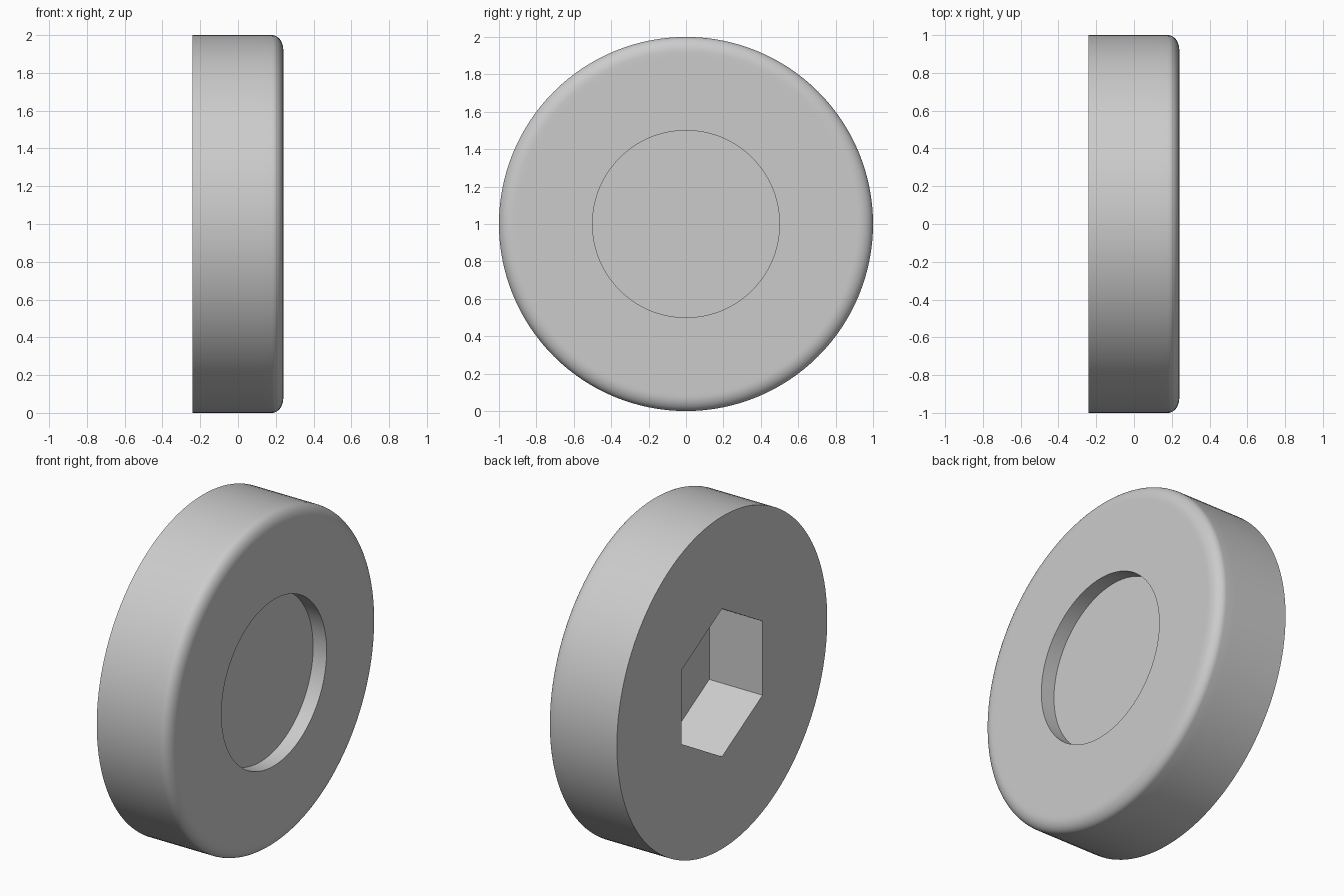
import bpy
import bmesh
from math import cos, sin, pi, radians
from mathutils import Matrix

cube = bpy.data.objects.get("Cube")
if cube:
    bpy.data.objects.remove(cube, do_unlink=True)

HALF = 0.24                    # half thickness along x
CENTRE = (0, 0, 1)
RECESS_R, RECESS_DEPTH = 0.5, 0.09
HEX_R, HEX_DEPTH = 0.445, 0.355
ROUND_X, ROUND_R = 0.06, 0.08  # rounded rim size

grey = bpy.data.materials.new("plain grey")
grey.use_nodes = True
colour = (0.6, 0.6, 0.6, 1)
grey.diffuse_color = colour
grey.node_tree.nodes["Principled BSDF"].inputs["Base Color"].default_value = colour


def add_object(name, bm):
    bmesh.ops.recalc_face_normals(bm, faces=bm.faces)
    mesh = bpy.data.meshes.new(name)
    bm.to_mesh(mesh)
    bm.free()
    mesh.materials.append(grey)
    obj = bpy.data.objects.new(name, mesh)
    obj.location = CENTRE
    bpy.context.collection.objects.link(obj)
    return obj


# Disc: half profile (x, radius) spun about the x axis
rim = [(HALF - ROUND_X + ROUND_X * sin(a), 1 - ROUND_R + ROUND_R * cos(a))
       for a in (i * pi / 20 for i in range(11))]
floor_x = HALF - RECESS_DEPTH
profile = [(-HALF, 0), (-HALF, 1), (HALF - 2 * ROUND_X, 1), *rim,
           (HALF, 1 - 1.3 * ROUND_R), (HALF, RECESS_R), (floor_x, RECESS_R), (floor_x, 0)]
bm = bmesh.new()
verts = [bm.verts.new((x, 0, r)) for x, r in profile]
edges = [bm.edges.new(pair) for pair in zip(verts, verts[1:])]
bmesh.ops.spin(bm, geom=verts + edges, cent=(0, 0, 0), axis=(1, 0, 0),
               angle=2 * pi, steps=128)
bmesh.ops.remove_doubles(bm, verts=bm.verts, dist=0.0001)
disc = add_object("disc", bm)

# Hexagonal socket in the -x face, with a corner pointing up
bm = bmesh.new()
overshoot = 0.1
ring = [bm.verts.new((-HALF - overshoot, HEX_R * sin(i * pi / 3), HEX_R * cos(i * pi / 3)))
        for i in range(6)]
face = bm.faces.new(ring)
wall = bmesh.ops.extrude_face_region(bm, geom=[face])
bmesh.ops.translate(bm, vec=(HEX_DEPTH + overshoot, 0, 0),
                    verts=[v for v in wall["geom"] if isinstance(v, bmesh.types.BMVert)])
cutter = add_object("socket_cutter", bm)
cutter.hide_render = True

cut = disc.modifiers.new("hex socket", 'BOOLEAN')
cut.operation = 'DIFFERENCE'
cut.solver = 'EXACT'
cut.object = cutter

bpy.ops.object.select_all(action='DESELECT')
bpy.context.view_layer.objects.active = disc
disc.select_set(True)
bpy.ops.object.modifier_apply(modifier=cut.name)
bpy.data.objects.remove(cutter, do_unlink=True)
bpy.ops.object.shade_smooth_by_angle(angle=radians(30))
